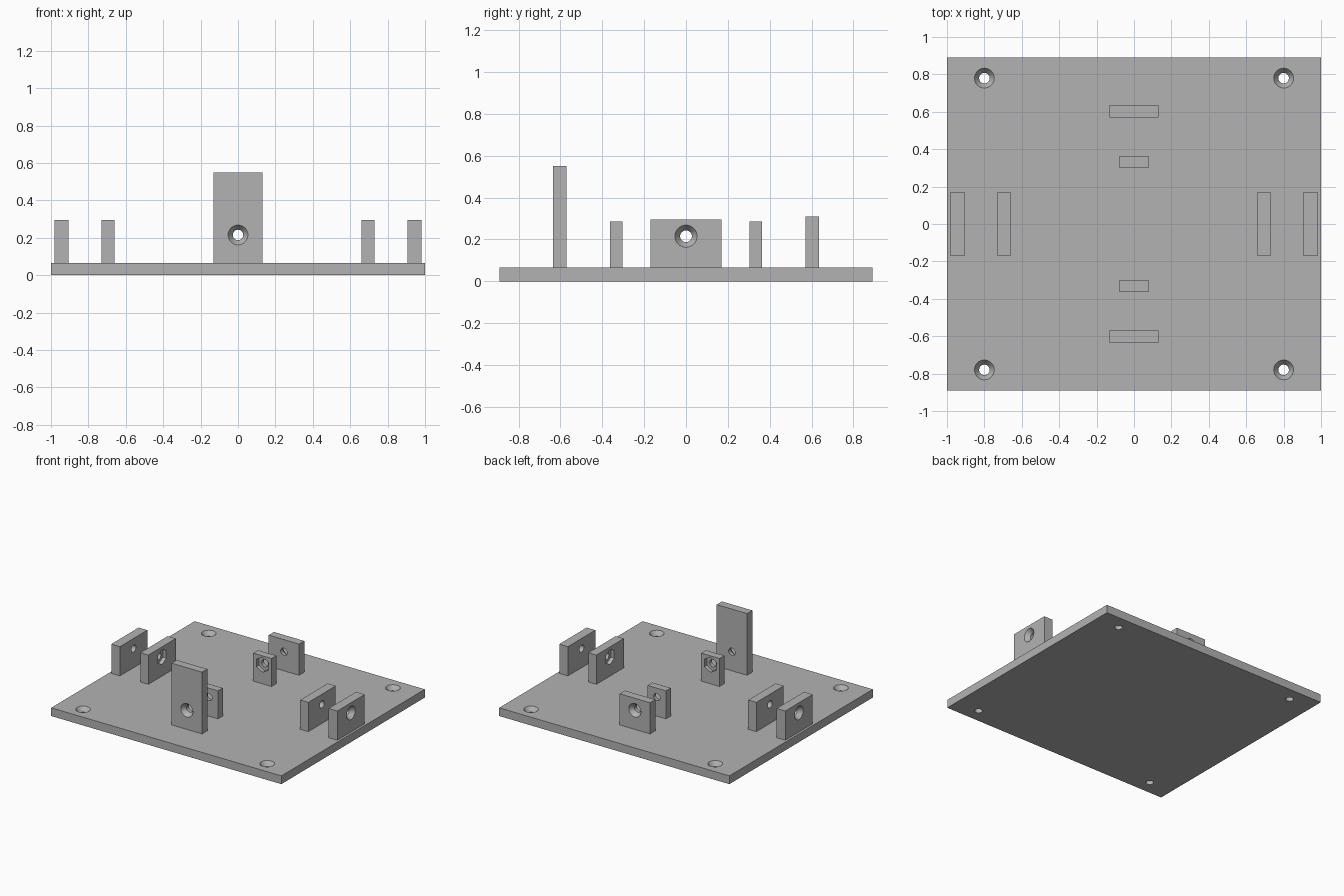
import bpy, bmesh
from math import radians
from mathutils import Matrix, Vector

cube = bpy.data.objects.get("Cube")
if cube:
    bpy.data.objects.remove(cube, do_unlink=True)

grey = bpy.data.materials.new("plain grey")
grey.use_nodes = True
colour = (0.45, 0.45, 0.45, 1)
grey.diffuse_color = colour
grey.node_tree.nodes["Principled BSDF"].inputs["Base Color"].default_value = colour

BASE_TOP = 0.065
HOLE_R, HEAD_R, NUT_R = 0.028, 0.053, 0.06
HOLE_Z = 0.215


def new_object(name, bm):
    mesh = bpy.data.meshes.new(name)
    bmesh.ops.recalc_face_normals(bm, faces=bm.faces)
    bm.to_mesh(mesh)
    bm.free()
    mesh.materials.append(grey)
    obj = bpy.data.objects.new(name, mesh)
    bpy.context.collection.objects.link(obj)
    return obj


def box(name, low, high):
    low, high = Vector(low), Vector(high)
    bm = bmesh.new()
    bmesh.ops.create_cube(bm, size=1, matrix=Matrix.Translation((low + high) / 2)
                          @ Matrix.Diagonal((high - low).to_4d()))
    return new_object(name, bm)


def cutter(frame, sides, r1, r2, bottom, top):
    bm = bmesh.new()
    bmesh.ops.create_cone(bm, cap_ends=True, segments=sides, radius1=r1, radius2=r2,
                          depth=top - bottom,
                          matrix=frame @ Matrix.Translation((0, 0, (top + bottom) / 2)))
    obj = new_object("hole_cutter", bm)
    obj.hide_render = True
    return obj


def drill(obj, point, direction, nut=False):
    """Screw hole from a surface point, with a countersink or a nut pocket."""
    turn = Vector(direction).to_track_quat("Z", "Y").to_matrix().to_4x4()
    frame = Matrix.Translation(point) @ turn
    tools = [cutter(frame, 40, HOLE_R, HOLE_R, -0.15, 0.05)]
    if nut:
        tools.append(cutter(frame, 6, NUT_R, NUT_R, -0.03, 0.05))
    else:
        slope = HEAD_R - HOLE_R
        tools.append(cutter(frame, 40, HOLE_R, HEAD_R + slope, -0.035, 0.035))
    for tool in tools:
        mod = obj.modifiers.new("hole", "BOOLEAN")
        mod.operation, mod.solver, mod.object = "DIFFERENCE", "EXACT", tool
        bpy.context.view_layer.objects.active = obj
        bpy.ops.object.modifier_apply(modifier=mod.name)
        bpy.data.objects.remove(tool, do_unlink=True)


# Base plate with four countersunk corner holes
base = box("base_plate", (-1, -0.89, 0), (1, 0.89, BASE_TOP))
for x in (-0.8, 0.8):
    for y in (-0.78, 0.78):
        drill(base, (x, y, BASE_TOP), (0, 0, 1))
parts = [base]

# Lugs on the four sides: outer ones take the screw head, inner ones the nut
sides = [
    # name, direction, inner half width, outer half width, inner top, outer top
    ("front", (0, -1), 0.08, 0.132, 0.285, 0.55),
    ("back", (0, 1), 0.08, 0.132, 0.285, 0.31),
    ("left", (1, 0), 0.17, 0.17, 0.295, 0.295),
    ("right", (-1, 0), 0.17, 0.17, 0.295, 0.295),
]
for name, (dx, dy), inner_w, outer_w, inner_top, outer_top in sides:
    spans = ((0.66, 0.73), (0.907, 0.982)) if dx else ((0.303, 0.362), (0.57, 0.635))
    out = Vector((dx, dy, 0))
    across = Vector((abs(dy), abs(dx), 0))
    specs = (("inner", spans[0], inner_w, inner_top), ("outer", spans[1], outer_w, outer_top))
    for kind, (near, far), half, top in specs:
        a, b = out * near - across * half, out * far + across * half
        low = (min(a.x, b.x), min(a.y, b.y), BASE_TOP - 0.005)
        high = (max(a.x, b.x), max(a.y, b.y), top)
        lug = box(f"{name}_{kind}_lug", low, high)
        nut = kind == "inner"
        point = out * (near if nut else far) + Vector((0, 0, HOLE_Z))
        drill(lug, point, -out if nut else out, nut)
        parts.append(lug)

# Smooth hole walls, sharp edges
bpy.ops.object.select_all(action="DESELECT")
for part in parts:
    part.select_set(True)
bpy.ops.object.shade_smooth_by_angle(angle=radians(30))
